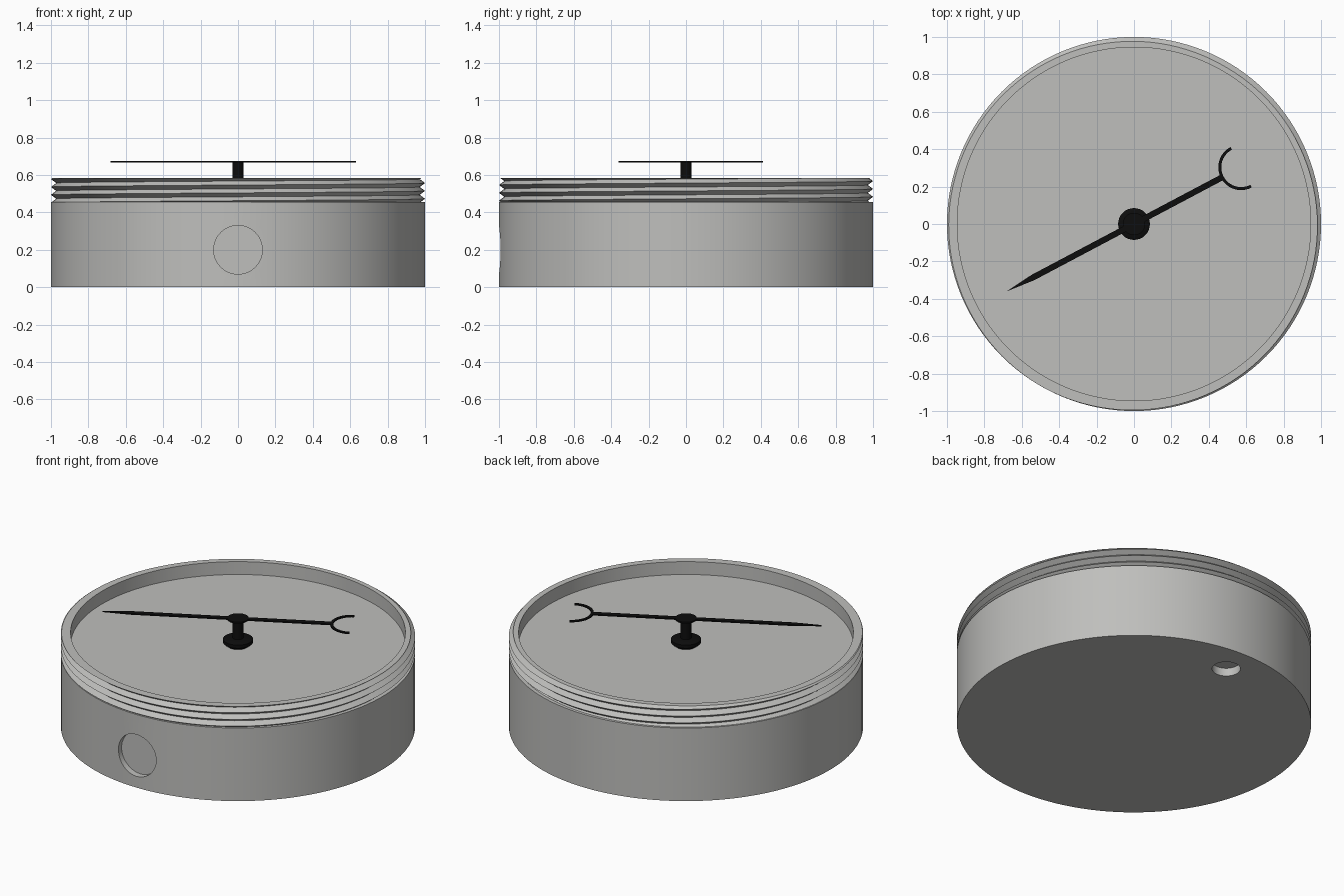
import bpy, bmesh, math
from mathutils import Matrix, Vector

if "Cube" in bpy.data.objects:
    bpy.data.objects.remove(bpy.data.objects["Cube"])

def material(name, rgb):
    m = bpy.data.materials.new(name)
    m.diffuse_color = (*rgb, 1)
    m.use_nodes = True
    m.node_tree.nodes["Principled BSDF"].inputs["Base Color"].default_value = m.diffuse_color
    return m

GREY = material("brushed_grey", (0.52, 0.52, 0.505))
BLACK = material("needle_black", (0.004, 0.004, 0.004))

def finish(name, bm, mat, angle=30):
    bmesh.ops.remove_doubles(bm, verts=bm.verts, dist=1e-5)
    bmesh.ops.recalc_face_normals(bm, faces=bm.faces)
    me = bpy.data.meshes.new(name)
    bm.to_mesh(me)
    bm.free()
    me.materials.append(mat)
    ob = bpy.data.objects.new(name, me)
    bpy.context.collection.objects.link(ob)
    smooth(ob, angle)
    return ob

def smooth(ob, angle=30):
    bpy.ops.object.select_all(action='DESELECT')
    ob.select_set(True)
    bpy.context.view_layer.objects.active = ob
    bpy.ops.object.shade_smooth_by_angle(angle=math.radians(angle))

def lathe(name, profile, mat, n=32):
    """Closed solid turned round z from (radius, z) points."""
    bm = bmesh.new()
    rings = [[bm.verts.new((r * math.cos(2 * math.pi * i / n),
                            r * math.sin(2 * math.pi * i / n), z))
              for i in range(n)] for r, z in profile]
    for a, b in zip(rings, rings[1:]):
        for i in range(n):
            j = (i + 1) % n
            bm.faces.new((a[i], a[j], b[j], b[i]))
    bm.faces.new(rings[0])
    bm.faces.new(rings[-1])
    return finish(name, bm, mat)

def plate(name, outline, z0, z1, mat):
    """Flat outline given a small thickness, turned to the needle heading."""
    bm = bmesh.new()
    face = bm.faces.new([bm.verts.new((x, y, z0)) for x, y in outline])
    ext = bmesh.ops.extrude_face_region(bm, geom=[face])
    for v in ext["geom"]:
        if isinstance(v, bmesh.types.BMVert):
            v.co.z = z1
    bmesh.ops.rotate(bm, verts=bm.verts, matrix=Matrix.Rotation(math.radians(27.9), 3, 'Z'))
    return finish(name, bm, mat)

def cut_hole(target, centre, radius, depth, rot):
    bm = bmesh.new()
    bmesh.ops.create_cone(bm, cap_ends=True, segments=48, radius1=radius, radius2=radius,
                          depth=depth, matrix=Matrix.Translation(centre) @ rot)
    cutter = finish("hole_cutter", bm, GREY)
    mod = target.modifiers.new("hole", 'BOOLEAN')
    mod.operation, mod.solver, mod.object = 'DIFFERENCE', 'EXACT', cutter
    bpy.context.view_layer.objects.active = target
    bpy.ops.object.modifier_apply(modifier=mod.name)
    bpy.data.objects.remove(cutter)

# case: drum with a shallow round recess in front and a small one underneath
Z0, Z1, FLOOR = 0.455, 0.585, 0.505
case = lathe("case", [(1, 0), (1, Z0)], GREY, 128)
cut_hole(case, Vector((0, -1.03, 0.2)), 0.13, 0.14, Matrix.Rotation(math.pi / 2, 4, 'X'))
cut_hole(case, Vector((0, 0.81, 0)), 0.08, 0.1, Matrix.Identity(4))
smooth(case)

# threaded collar: helical outside, plain bore and dial floor inside
PITCH, DEPTH, N = 0.042, 0.028, 128

def thread_radius(z, turn):
    phase = ((z - Z1) / PITCH - turn + 1 / 6 + 0.5) % 1
    return 1 - DEPTH * (1 - abs(2 * phase - 1))

bm = bmesh.new()
columns = []
for i in range(N + 1):
    turn = i / N
    start = Z1 + PITCH * (turn - 1 / 6 - 6)
    pts = []
    for k in range(16):
        z = min(max(start + k * PITCH / 2, Z0), Z1)
        pts.append((thread_radius(z, turn), z))
    pts += [(thread_radius(Z1, turn), Z1), (0.945, Z1), (0.945, FLOOR), (0, FLOOR)]
    a = 2 * math.pi * turn
    columns.append([bm.verts.new((r * math.cos(a), r * math.sin(a), z)) for r, z in pts])
for a, b in zip(columns, columns[1:]):
    for k in range(len(a) - 1):
        quad = []
        for v in (a[k], b[k], b[k + 1], a[k + 1]):
            if all((v.co - q.co).length > 1e-6 for q in quad):
                quad.append(v)
        if len(quad) > 2:
            bm.faces.new(quad)
collar = finish("threaded_collar", bm, GREY)

# pivot: foot, post and cap
lathe("pivot_foot", [(0.06, FLOOR), (0.085, 0.525), (0.085, 0.545), (0.07, 0.553)], BLACK)
lathe("pivot_post", [(0.03, FLOOR), (0.03, 0.67)], BLACK)
lathe("pivot_cap", [(0.06, 0.667), (0.06, 0.676)], BLACK)

# needle with pointed end, and half-ring tail
plate("needle", [(-0.77, 0), (-0.61, -0.016), (0.54, -0.016), (0.54, 0.016), (-0.61, 0.016)],
      0.667, 0.675, BLACK)
arc = [math.radians(90 + 180 * i / 24) for i in range(25)]
outer = [(0.648 + 0.122 * math.cos(t), 0.122 * math.sin(t)) for t in arc]
inner = [(0.648 + 0.106 * math.cos(t), 0.106 * math.sin(t)) for t in reversed(arc)]
plate("needle_tail", outer + inner, 0.667, 0.675, BLACK)
